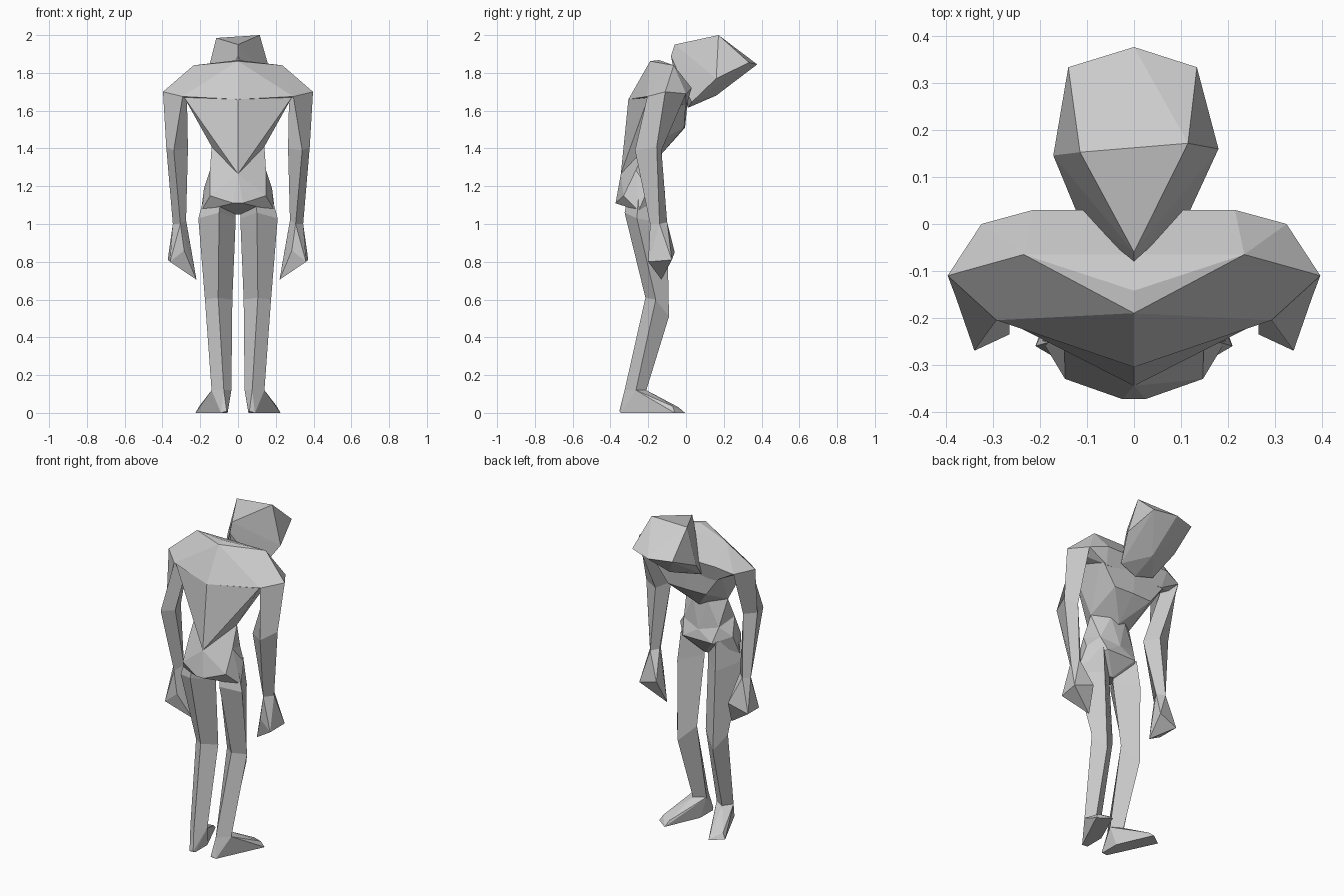
import bpy, bmesh


def finish(name, bm):
    bmesh.ops.recalc_face_normals(bm, faces=bm.faces)
    me = bpy.data.meshes.new(name)
    bm.to_mesh(me)
    bm.free()
    ob = bpy.data.objects.new(name, me)
    bpy.context.collection.objects.link(ob)
    return ob


def hull(name, pts, mirror=True, side=1):
    """Faceted convex block; mirror adds the -x half, side flips the block."""
    bm = bmesh.new()
    for x, y, z in pts:
        bm.verts.new((x * side, y, z))
        if mirror and x > 0:
            bm.verts.new((-x, y, z))
    res = bmesh.ops.convex_hull(bm, input=bm.verts[:])
    junk = [v for v in bm.verts if not v.link_faces]
    bmesh.ops.delete(bm, geom=junk, context='VERTS')
    return finish(name, bm)


def loft(name, rings, side=1):
    """Faceted limb skinned through equal-sized rings."""
    bm = bmesh.new()
    rs = [[bm.verts.new((x * side, y, z)) for x, y, z in r] for r in rings]
    n = len(rs[0])
    for a, b in zip(rs, rs[1:]):
        for i in range(n):
            j = (i + 1) % n
            bm.faces.new((a[i], a[j], b[j], b[i]))
    bm.faces.new(rs[0])
    bm.faces.new(rs[-1])
    return finish(name, bm)


# Head, bent forward and tilted slightly
hull("head", [
    (-.115, .153, 1.985), (.115, .172, 2.0), (0, -.06, 1.95), (0, -.08, 1.89),
    (-.172, .146, 1.76), (.18, .16, 1.77), (-.14, .334, 1.845), (.134, .334, 1.855),
    (0, .377, 1.845), (-.12, .02, 1.645), (.12, .03, 1.645),
    (0, .16, 1.68), (0, .01, 1.615), (0, -.07, 1.84)], mirror=False)

# Shoulder girdle
hull("shoulders", [
    (0, -.142, 1.868), (0, -.19, 1.862), (.235, -.065, 1.84), (.397, -.11, 1.70),
    (.325, 0, 1.69), (.215, .03, 1.72), (.293, -.205, 1.675), (0, -.305, 1.66),
    (.2, .0, 1.62), (0, .0, 1.62)])

# Rib cage tapering to the spine and breastbone
ribs_low = [(.14, -.21, 1.41), (0, -.345, 1.265), (0, -.13, 1.37)]
hull("rib_cage", ribs_low + [
    (0, -.305, 1.66), (.285, -.2, 1.67), (.24, 0, 1.66), (.13, -.01, 1.51),
    (0, -.005, 1.51), (0, .01, 1.66)])

# Waist
waist_low = [(.148, -.265, 1.285), (0, -.345, 1.265), (.12, -.15, 1.25), (0, -.12, 1.22)]
hull("waist", waist_low + [(.14, -.21, 1.41), (.05, -.14, 1.4), (0, -.14, 1.4)])

# Pelvis
hull("pelvis", waist_low + [
    (.147, -.33, 1.15), (.025, -.373, 1.11), (.18, -.20, 1.19),
    (.195, -.25, 1.07), (.10, -.11, 1.16), (0, -.19, 1.05), (.08, -.31, 1.09)])

for s, label in ((1, "right"), (-1, "left")):
    # Arm: shoulder, elbow and wrist rings (back, outer, front, inner)
    loft(label + "_arm", [
        [(.293, -.205, 1.675), (.397, -.11, 1.70), (.325, 0, 1.69), (.27, -.09, 1.66)],
        [(.34, -.27, 1.39), (.38, -.155, 1.41), (.30, -.13, 1.39), (.265, -.235, 1.40)],
        [(.305, -.19, 1.0), (.345, -.14, 1.0), (.315, -.10, 1.01), (.275, -.135, 1.02)]],
        side=s)
    # Hand
    hull(label + "_hand", [
        (.305, -.19, 1.0), (.345, -.14, 1.0), (.315, -.10, 1.01), (.275, -.135, 1.02),
        (.245, -.06, .85), (.372, -.075, .81), (.36, -.20, .80), (.285, -.19, .86),
        (.22, -.13, .705)], mirror=False, side=s)
    # Leg: groin, hip, knee and ankle rings (back, outer, front, inner)
    ankle = [(.075, -.325, .12), (.14, -.265, .12), (.10, -.21, .12), (.035, -.25, .12)]
    loft(label + "_leg", [
        [(.09, -.31, 1.14), (.175, -.25, 1.16), (.12, -.12, 1.17), (.02, -.19, 1.14)],
        [(.10, -.325, 1.06), (.21, -.26, 1.03), (.13, -.10, 1.0), (.012, -.2, 1.03)],
        [(.105, -.215, .61), (.175, -.16, .60), (.12, -.09, .51), (.03, -.15, .60)],
        ankle], side=s)
    # Foot, toes turned outward
    hull(label + "_foot", ankle + [
        (.06, -.353, .01), (.055, -.34, 0), (.09, -.345, 0), (.055, -.22, 0),
        (.225, -.06, 0), (.15, -.005, 0), (.205, -.07, .035), (.14, -.04, .03)],
        mirror=False, side=s)
